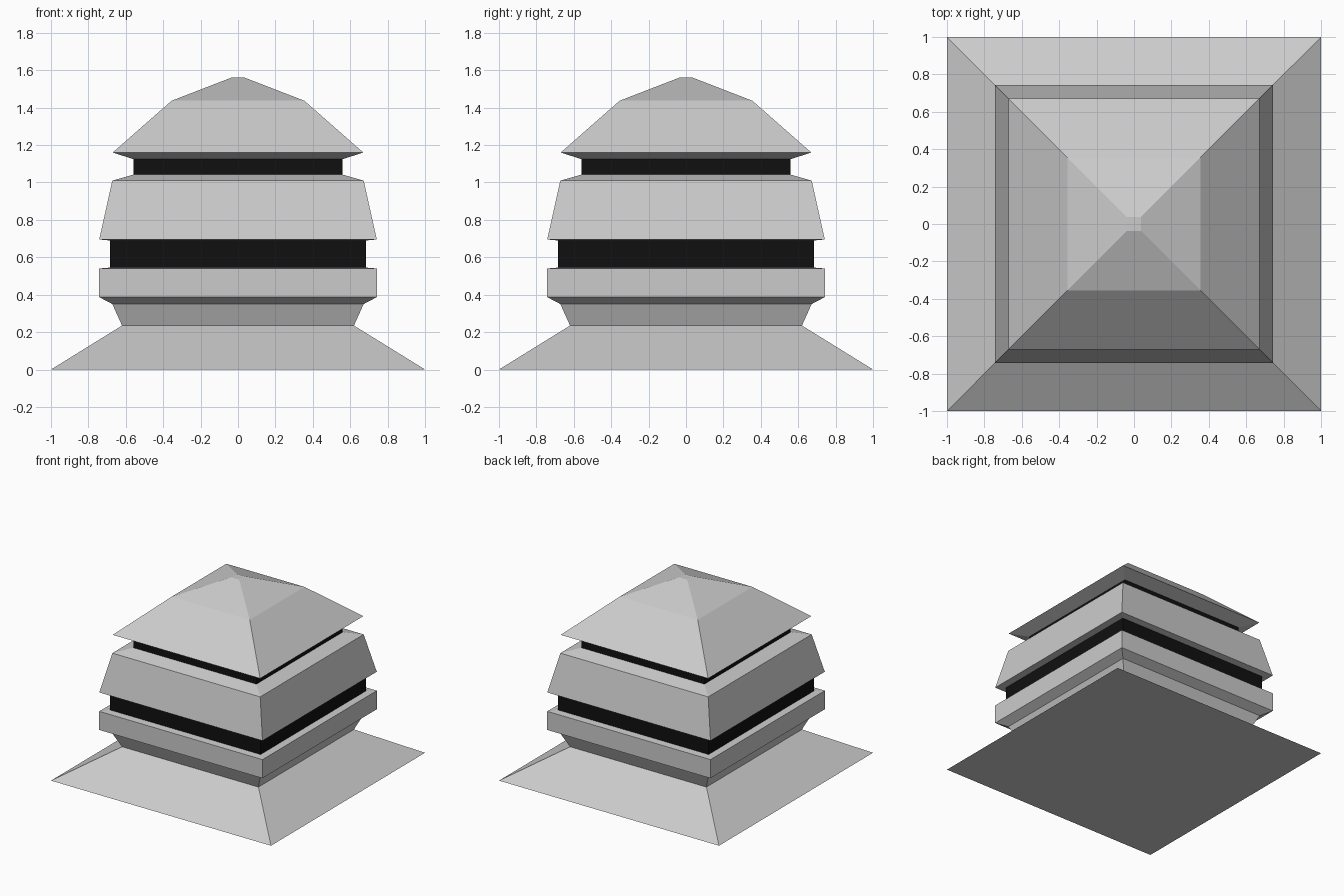
import bpy
import bmesh

if "Cube" in bpy.data.objects:
    bpy.data.objects.remove(bpy.data.objects["Cube"])

black = bpy.data.materials.new("black_band")
black.diffuse_color = (0.005, 0.005, 0.005, 1)
black.use_nodes = True
black.node_tree.nodes["Principled BSDF"].inputs["Base Color"].default_value = black.diffuse_color


def square_tier(name, profile, cap_bottom=False, cap_top=False, mat=None):
    """Loft square rings along a (half width, height) profile."""
    bm = bmesh.new()
    rings = [[bm.verts.new((sx * r, sy * r, z))
              for sx, sy in ((-1, -1), (1, -1), (1, 1), (-1, 1))]
             for r, z in profile]
    for lo, hi in zip(rings, rings[1:]):
        for i in range(4):
            j = (i + 1) % 4
            bm.faces.new((lo[i], lo[j], hi[j], hi[i]))
    if cap_bottom:
        bm.faces.new(rings[0][::-1])
    if cap_top:
        bm.faces.new(rings[-1])
    mesh = bpy.data.meshes.new(name)
    bm.to_mesh(mesh)
    bm.free()
    obj = bpy.data.objects.new(name, mesh)
    bpy.context.collection.objects.link(obj)
    if mat:
        mesh.materials.append(mat)
    return obj


# Flared foot, neck and lower collar
square_tier("base", [(1, 0), (0.62, 0.235), (0.672, 0.35), (0.742, 0.387),
                     (0.742, 0.54), (0.685, 0.545)], cap_bottom=True)
# Recessed lower band
square_tier("lower_band", [(0.685, 0.545), (0.685, 0.69)], mat=black)
# Tapered middle block
square_tier("middle_block", [(0.685, 0.69), (0.742, 0.695),
                             (0.672, 1.01), (0.56, 1.042)])
# Recessed upper band
square_tier("upper_band", [(0.56, 1.042), (0.56, 1.125)], mat=black)
# Two-pitch roof with a tiny flat top
square_tier("roof", [(0.56, 1.125), (0.67, 1.16), (0.355, 1.437),
                     (0.037, 1.56)], cap_top=True)
